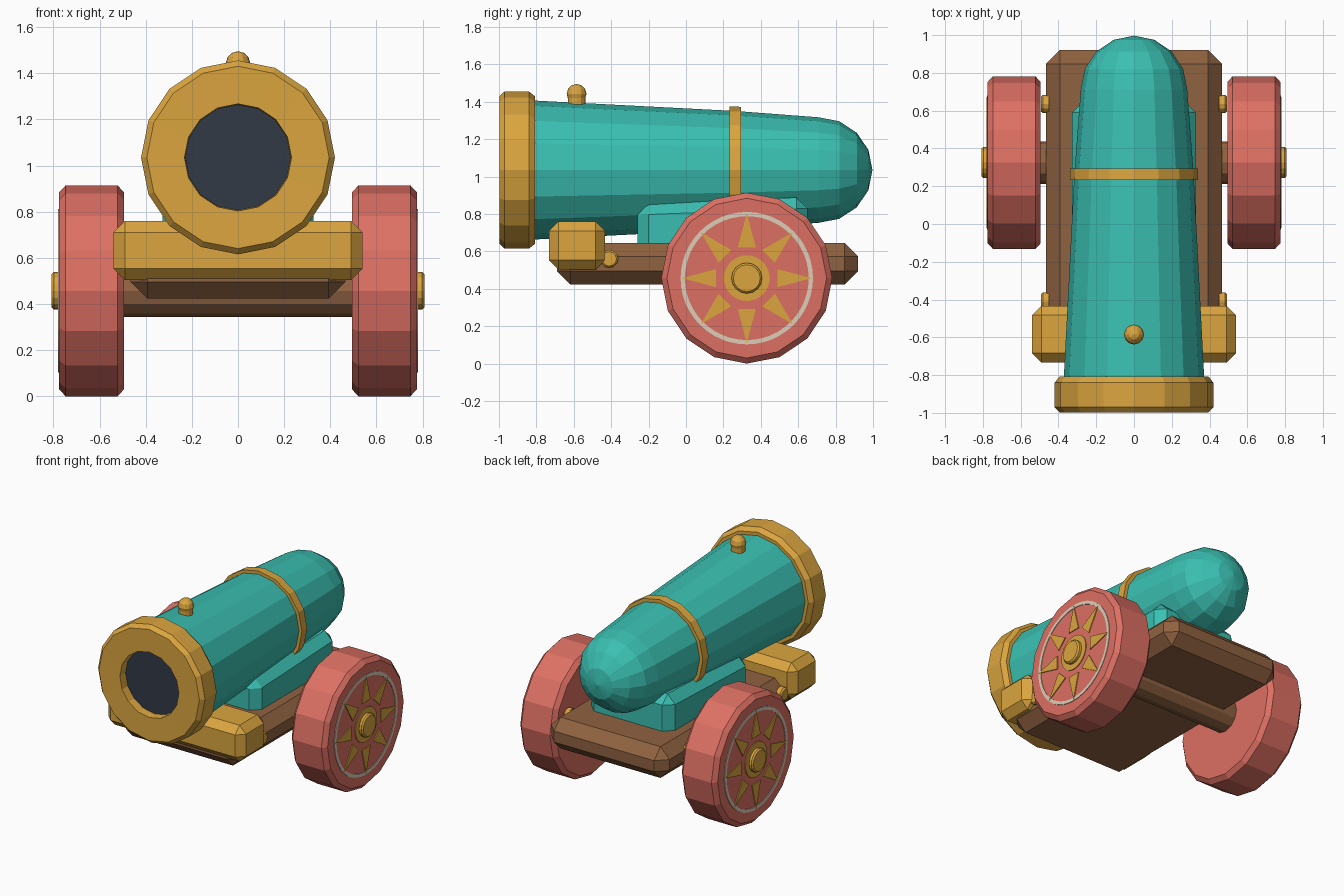
import bpy, bmesh, math

if "Cube" in bpy.data.objects:
    bpy.data.objects.remove(bpy.data.objects["Cube"])


def material(name, hex_code):
    def lin(c):
        c /= 255
        return c / 12.92 if c < 0.04045 else ((c + 0.055) / 1.055) ** 2.4
    m = bpy.data.materials.new(name)
    m.diffuse_color = [lin(int(hex_code[i:i + 2], 16)) for i in (0, 2, 4)] + [1]
    m.use_nodes = True
    m.node_tree.nodes["Principled BSDF"].inputs["Base Color"].default_value = m.diffuse_color
    return m


GOLD = material("gold", "DBA53F")
TEAL = material("teal", "3ABFB1")
RED = material("coral_red", "DE7063")
WOOD = material("brown_wood", "8F6240")
NAVY = material("dark_navy", "323A46")
CREAM = material("cream", "DDCDB8")


def finish(name, bm, mat):
    bmesh.ops.recalc_face_normals(bm, faces=bm.faces)
    mesh = bpy.data.meshes.new(name)
    bm.to_mesh(mesh)
    bm.free()
    mesh.materials.append(mat)
    ob = bpy.data.objects.new(name, mesh)
    bpy.context.collection.objects.link(ob)
    return ob


def lathe(name, mat, profile, centre, axis="y", n=16, closed=False):
    """Spin (along, radius) points around an axis; radius 0 makes a pole."""
    bm = bmesh.new()
    rings = []
    for t, r in profile:
        ring = []
        for i in range(n if r > 0 else 1):
            a = 2 * math.pi * i / n
            u, v = r * math.sin(a), r * math.cos(a)
            p = {"x": (t, u, v), "y": (u, t, v), "z": (u, v, t)}[axis]
            ring.append(bm.verts.new([c + d for c, d in zip(centre, p)]))
        rings.append(ring)
    pairs = list(zip(rings, rings[1:]))
    if closed:
        pairs.append((rings[-1], rings[0]))
    for a, b in pairs:
        for i in range(n):
            j = (i + 1) % n
            corners = [a[i % len(a)], a[j % len(a)], b[j % len(b)], b[i % len(b)]]
            bm.faces.new(list(dict.fromkeys(corners)))
    return finish(name, bm, mat)


def chamfered_box(name, mat, lo, hi, bevel):
    bm = bmesh.new()
    bmesh.ops.create_cube(bm, size=1)
    for v in bm.verts:
        v.co = [(a + b) / 2 + c * (b - a) for a, b, c in zip(lo, hi, v.co)]
    bmesh.ops.bevel(bm, geom=bm.edges[:], offset=bevel, segments=1,
                    profile=0.5, affect="EDGES")
    return finish(name, bm, mat)


AXIS_Z = 1.035
BORE = (0, 0, AXIS_Z)

# Barrel with a rounded breech
dome_y, dome_r = 0.71, 0.282
dome = [(dome_y + 0.287 * math.sin(math.radians(a)), dome_r * math.cos(math.radians(a)))
        for a in (0, 22.5, 45, 67.5)]
lathe("barrel", TEAL, [(-0.86, 0.374), (0.26, 0.316)] + dome + [(0.997, 0)], BORE)

# Muzzle ring, dark bore and barrel band
lathe("muzzle_ring", GOLD,
      [(-0.92, 0.228), (-0.995, 0.232), (-0.997, 0.395), (-0.97, 0.42),
       (-0.84, 0.42), (-0.808, 0.395), (-0.808, 0.34)], BORE)
lathe("bore", NAVY, [(-0.935, 0), (-0.935, 0.23)], BORE)
lathe("barrel_band", GOLD,
      [(0.232, 0.30), (0.232, 0.34), (0.294, 0.338), (0.294, 0.30)], BORE, closed=True)

# Sight knob on top of the muzzle end
SIGHT = (0, -0.585, 1.442)
lathe("sight_neck", GOLD, [(-0.08, 0.047), (-0.01, 0.047)], SIGHT, "z", 12)
ball = [(0.053 * math.sin(math.radians(a)), 0.053 * math.cos(math.radians(a)))
        for a in (-60, -30, 0, 30, 60)]
lathe("sight_ball", GOLD, [(-0.053, 0)] + ball + [(0.053, 0)], SIGHT, "z", 12)

# Cradle, its top rising slightly to the rear
cradle = chamfered_box("cradle", TEAL, (-0.328, -0.26, 0.58), (0.328, 0.65, 0.855), 0.06)
for v in cradle.data.vertices:
    if v.co.z > 0.7:
        v.co.z += 0.035 * (v.co.y + 0.26) / 0.9

# Carriage base and front cross beam
chamfered_box("carriage_base", WOOD, (-0.465, -0.69, 0.423), (0.465, 0.92, 0.645), 0.072)
chamfered_box("front_beam", GOLD, (-0.54, -0.733, 0.503), (0.54, -0.433, 0.76), 0.05)

# Axle
WHEEL_Y, WHEEL_Z = 0.325, 0.457
HUB = (0, WHEEL_Y, WHEEL_Z)
lathe("axle", WOOD, [(-0.52, 0), (-0.52, 0.113), (0.52, 0.113), (0.52, 0)], HUB, "x", 12)


def sun_rays(name, side):
    """Eight thin tapered plates pointing outward from the hub."""
    bm = bmesh.new()
    for k in range(8):
        a = k * math.pi / 4
        out, across = (math.sin(a), math.cos(a)), (math.cos(a), -math.sin(a))
        layers = []
        for x in (0.774, 0.781):
            layers.append([bm.verts.new((side * x,
                                         WHEEL_Y + r * out[0] + w * across[0],
                                         WHEEL_Z + r * out[1] + w * across[1]))
                           for r, w in ((0.165, -0.048), (0.165, 0.048), (0.347, 0))])
        back, front = layers
        bm.faces.new(back)
        bm.faces.new(front)
        for i in range(3):
            j = (i + 1) % 3
            bm.faces.new((back[i], back[j], front[j], front[i]))
    finish(name, bm, GOLD)


# Wheels, painted sun, hub caps and side bolts on both sides
for side, tag in ((-1, "left"), (1, "right")):
    def part(name, mat, profile, centre, n=16, closed=False):
        lathe(f"{tag}_{name}", mat, [(side * t, r) for t, r in profile],
              centre, "x", n, closed)

    part("wheel", RED, [(0.494, 0), (0.494, 0.427), (0.522, 0.457), (0.747, 0.457),
                        (0.775, 0.427), (0.775, 0)], HUB)
    part("wheel_stripe", CREAM, [(0.774, 0.331), (0.779, 0.331), (0.779, 0.354),
                                 (0.774, 0.354)], HUB, 48, True)
    part("hub_plate", GOLD, [(0.774, 0.122), (0.781, 0.122), (0.781, 0)], HUB, 32)
    part("hub_cap", GOLD, [(0.77, 0.082), (0.798, 0.082), (0.808, 0.072), (0.808, 0)], HUB)
    sun_rays(f"{tag}_sun_rays", side)
    for where, y in (("front", -0.41), ("rear", 0.635)):
        part(f"{where}_bolt", GOLD, [(0.45, 0.048), (0.482, 0.048), (0.492, 0.038),
                                     (0.492, 0)], (0, y, 0.56), 12)
